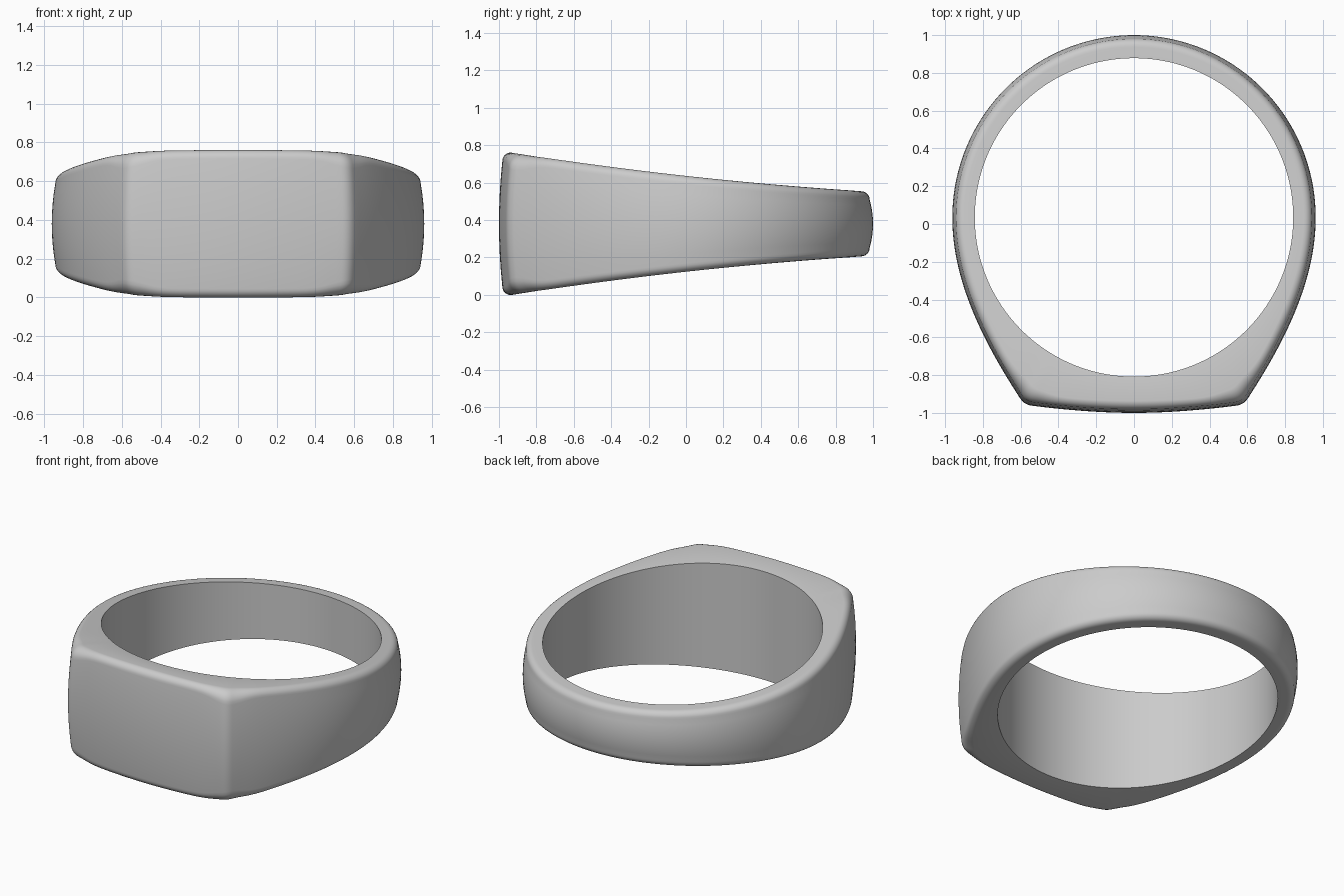
import bpy, bmesh
from math import sin, cos, pi, exp
from mathutils import Vector
from mathutils.geometry import interpolate_bezier

cube = bpy.data.objects.get("Cube")
if cube:
    bpy.data.objects.remove(cube, do_unlink=True)

MID_Z = 0.38
CENTRE = Vector((0, 0.035))
BORE = 0.843
CROWN = 0.018


def half_height(y):
    """Band half height, tapering from the flat front face to the back."""
    return 0.256 - 0.109 * y + 0.0238 * y * y


def bezier(a, b, c, d, n):
    pts = interpolate_bezier(*(Vector(p) for p in (a, b, c, d)), n + 1)
    return [Vector(p[:2]) for p in pts[:-1]]


def outline():
    """Closed outer outline: front face, corner, shoulder, round back."""
    half = bezier((0, -1), (0.2, -1), (0.4, -0.98), (0.54, -0.962), 16)
    half += bezier((0.54, -0.962), (0.575, -0.957), (0.592, -0.94), (0.605, -0.92), 8)
    half += bezier((0.605, -0.92), (0.80, -0.62), (0.962, -0.30), (0.962, 0.035), 28)
    half += [CENTRE + Vector((0.962 * cos(a), 0.965 * sin(a)))
             for a in (i * pi / 72 for i in range(37))]
    mirrored = [Vector((-p.x, p.y)) for p in half[-2:0:-1]]
    return half + mirrored


def section(p):
    """Cross-section at one outline point, from inner bottom to inner top."""
    radial = (p - CENTRE).normalized()
    inner = CENTRE + radial * BORE
    near = exp(-((abs(p.x) - 0.58) ** 2 + (p.y + 0.93) ** 2) / 0.015)
    r = 0.045 + 0.035 * near
    h = half_height(p.y + 0.05 * radial.y * -1)
    h -= 0.006 * near
    upper = []
    # crowned outer face
    for i in range(5):
        t = i / 4
        upper.append((CROWN * t * t, t * (h - r)))
    # rounded outer edge
    for i in range(1, 7):
        a = i / 6 * pi / 2
        upper.append((CROWN + r * (1 - cos(a)), h - r + r * sin(a)))
    profile = [(d, -z) for d, z in upper[:0:-1]] + upper
    pts = [(*(p - radial * d), MID_Z + z) for d, z in profile]
    hi = half_height(inner.y)
    return [(*inner, MID_Z - hi)] + pts + [(*inner, MID_Z + hi)]


# Signet ring body: sections lofted around the outline
bm = bmesh.new()
loops = [[bm.verts.new(co) for co in section(p)] for p in outline()]
for k, a in enumerate(loops):
    b = loops[(k + 1) % len(loops)]
    for j in range(len(a)):
        n = (j + 1) % len(a)
        bm.faces.new((a[j], b[j], b[n], a[n]))
bmesh.ops.recalc_face_normals(bm, faces=bm.faces)

mesh = bpy.data.meshes.new("signet_ring")
bm.to_mesh(mesh)
bm.free()
ring = bpy.data.objects.new("signet_ring", mesh)
bpy.context.collection.objects.link(ring)

# Plain grey metal
grey = bpy.data.materials.new("light_grey")
grey.use_nodes = True
colour = (0.6, 0.6, 0.6, 1)
grey.diffuse_color = colour
for node in grey.node_tree.nodes:
    if node.type == 'BSDF_PRINCIPLED':
        node.inputs["Base Color"].default_value = colour
mesh.materials.append(grey)

# Smooth surfaces with a crisp bore edge
bpy.ops.object.select_all(action='DESELECT')
ring.select_set(True)
bpy.context.view_layer.objects.active = ring
bpy.ops.object.shade_smooth_by_angle(angle=pi / 5)
